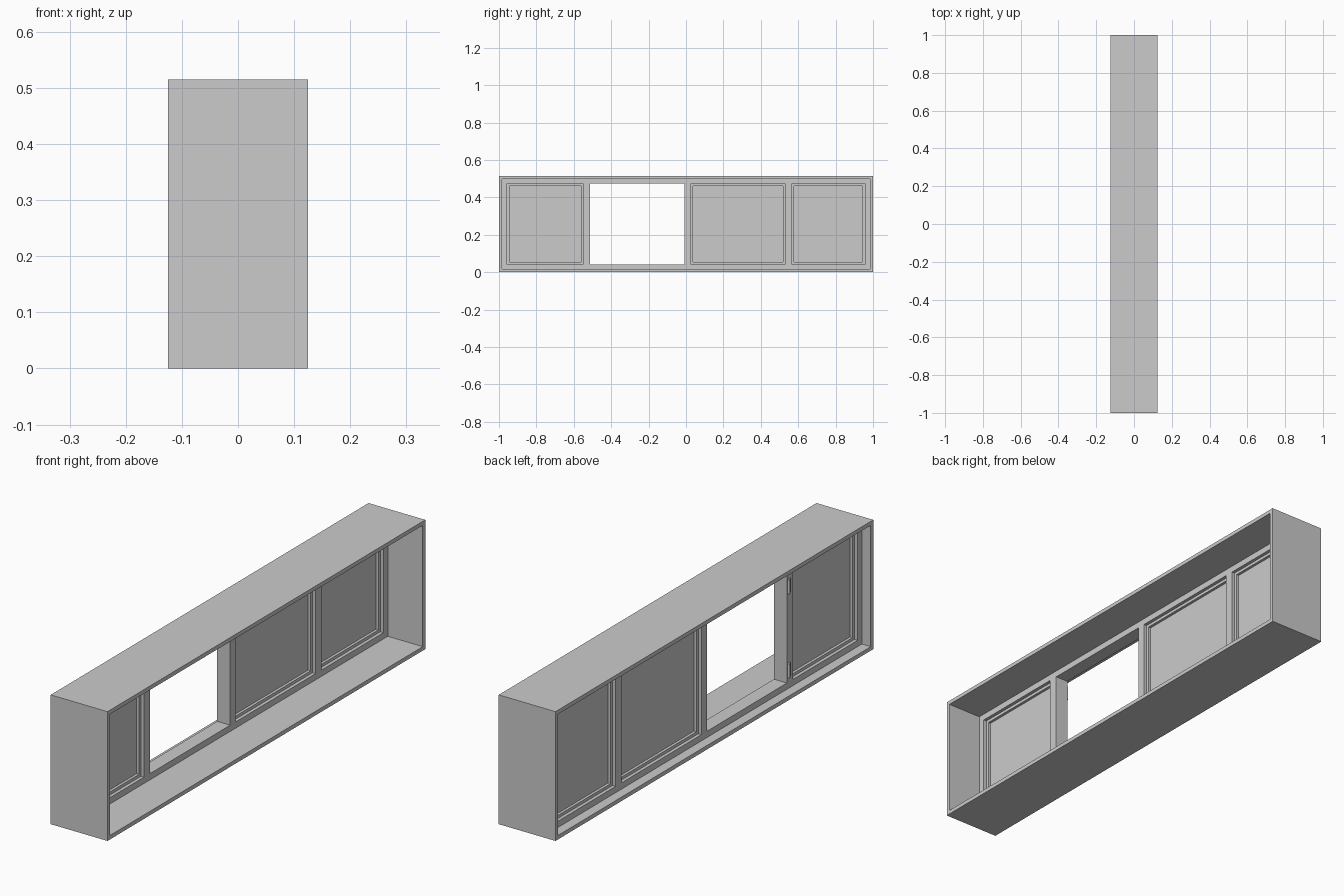
import bpy, bmesh

if "Cube" in bpy.data.objects:
    bpy.data.objects.remove(bpy.data.objects["Cube"])

H = 0.515          # overall height
T = 0.016          # lining board thickness
X0, X1 = -0.086, -0.029   # window frame depth range
XC = (X0 + X1) / 2
Z0, Z1 = 0.041, 0.473     # opening heights


def extruded_grid(name, x0, x1, ys, zs, holes):
    """Slab between x0 and x1 made of grid cells, leaving out the hole cells."""
    bm = bmesh.new()
    verts = [[bm.verts.new((x0, y, z)) for z in zs] for y in ys]
    for i in range(len(ys) - 1):
        for j in range(len(zs) - 1):
            if (i, j) not in holes:
                bm.faces.new((verts[i][j], verts[i + 1][j],
                              verts[i + 1][j + 1], verts[i][j + 1]))
    bmesh.ops.delete(bm, geom=[v for v in bm.verts if not v.link_faces], context='VERTS')
    ext = bmesh.ops.extrude_face_region(bm, geom=bm.faces[:], use_keep_orig=True)
    moved = [g for g in ext['geom'] if isinstance(g, bmesh.types.BMVert)]
    bmesh.ops.translate(bm, verts=moved, vec=(x1 - x0, 0, 0))
    bmesh.ops.recalc_face_normals(bm, faces=bm.faces[:])
    me = bpy.data.meshes.new(name)
    bm.to_mesh(me)
    bm.free()
    ob = bpy.data.objects.new(name, me)
    bpy.context.collection.objects.link(ob)
    return ob


def ring(name, x0, x1, y0, y1, z0, z1, w):
    return extruded_grid(name, x0, x1, (y0, y0 + w, y1 - w, y1),
                         (z0, z0 + w, z1 - w, z1), {(1, 1)})


def box(name, x0, x1, y0, y1, z0, z1):
    return extruded_grid(name, x0, x1, (y0, y1), (z0, z1), set())


# deep outer lining
ring("outer_lining", -0.125, 0.125, -1, 1, 0, H, T)

# window frame with three mullions and four openings
bays = [(-0.957, -0.55), (-0.512, -0.008), (0.026, 0.53), (0.566, 0.957)]
ys = [T - 1] + [y for bay in bays for y in bay] + [1 - T]
extruded_grid("window_frame", X0, X1, ys, (T, Z0, Z1, H - T),
              {(i, 1) for i in (1, 3, 5, 7)})

# fixed panes held by recessed stops; the second bay stays open
for n, (y0, y1) in enumerate(bays):
    if n == 1:
        continue
    ring(f"pane_stop_{n}", XC - 0.015, XC + 0.015, y0, y1, Z0, Z1, 0.012)
    box(f"pane_{n}", XC - 0.004, XC + 0.004, y0 + 0.012, y1 - 0.012,
        Z0 + 0.012, Z1 - 0.012)

# hinges left on the mullion of the open bay
for tag, z in (("lower", 0.09), ("upper", 0.424)):
    box(f"{tag}_hinge_leaf", X0 - 0.003, X0, -0.534, -0.515, z - 0.027, z + 0.027)
    bpy.ops.mesh.primitive_cylinder_add(vertices=16, radius=0.005, depth=0.056,
                                        location=(X0 - 0.004, -0.519, z))
    pin = bpy.context.object
    pin.name = f"{tag}_hinge_pin"
    bpy.ops.object.shade_smooth_by_angle()
